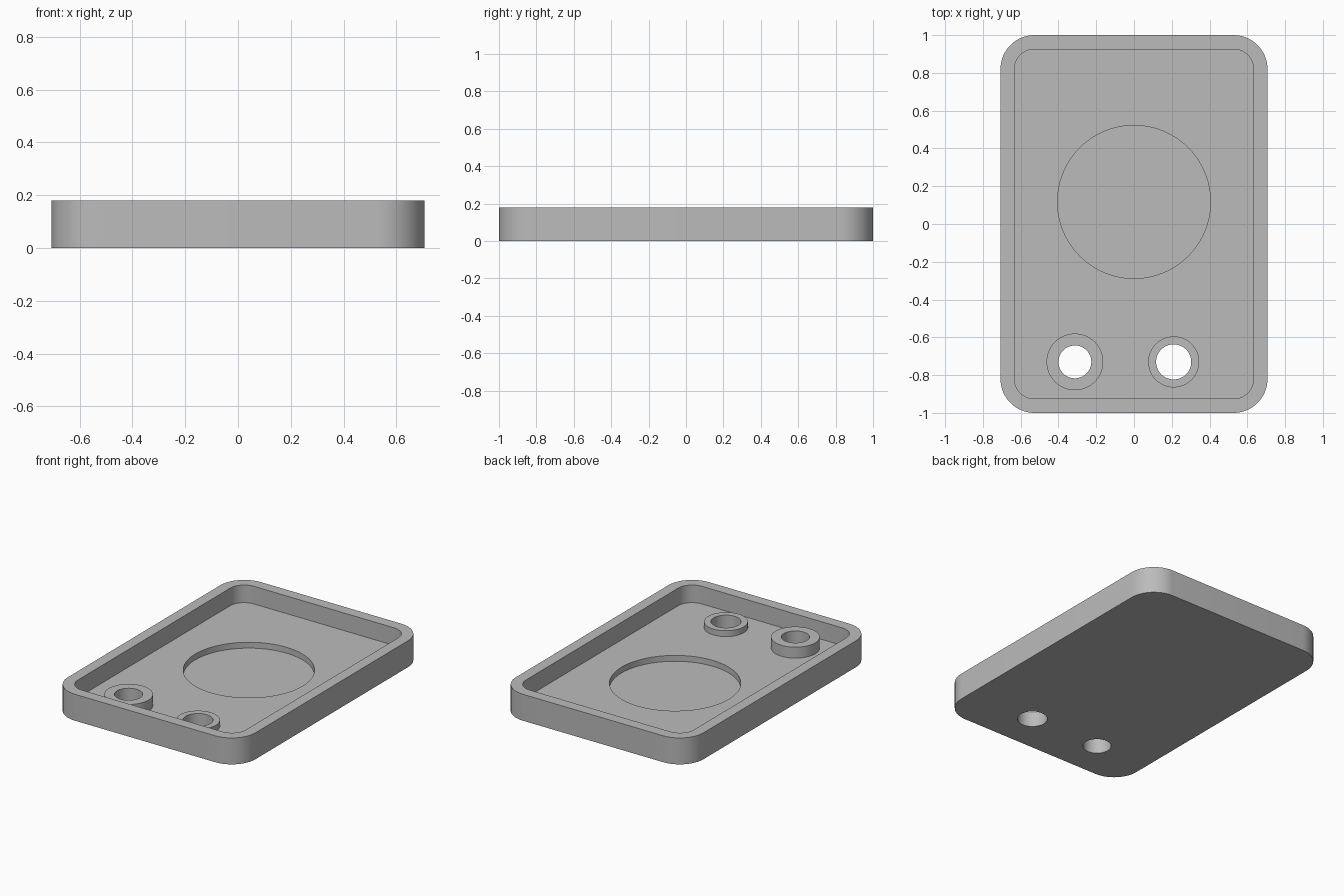
import bpy
import bmesh
from math import cos, sin, pi, radians

if "Cube" in bpy.data.objects:
    bpy.data.objects.remove(bpy.data.objects["Cube"], do_unlink=True)

HEIGHT, FLOOR, RECESS = 0.18, 0.06, 0.02
SEGMENTS = 64

grey = bpy.data.materials.new("plain grey")
grey.use_nodes = True
grey.diffuse_color = (0.5, 0.5, 0.5, 1)
grey.node_tree.nodes["Principled BSDF"].inputs["Base Color"].default_value = (0.5, 0.5, 0.5, 1)


def rounded_outline(half_x, half_y, radius, steps=16):
    """Rounded rectangle, counter-clockwise from the +x +y corner."""
    points = []
    for quarter, (sx, sy) in enumerate([(1, 1), (-1, 1), (-1, -1), (1, -1)]):
        for i in range(steps + 1):
            a = (quarter + i / steps) * pi / 2
            points.append((sx * (half_x - radius) + radius * cos(a),
                           sy * (half_y - radius) + radius * sin(a)))
    return points


def circle_outline(x, y, radius, count=SEGMENTS):
    return [(x + radius * cos(2 * pi * i / count), y + radius * sin(2 * pi * i / count))
            for i in range(count)]


def finish(name, bm):
    bmesh.ops.recalc_face_normals(bm, faces=bm.faces)
    mesh = bpy.data.meshes.new(name)
    bm.to_mesh(mesh)
    bm.free()
    mesh.materials.append(grey)
    obj = bpy.data.objects.new(name, mesh)
    bpy.context.collection.objects.link(obj)
    return obj


def prism(name, outline, bottom, top):
    bm = bmesh.new()
    base = bm.faces.new([bm.verts.new((x, y, bottom)) for x, y in outline])
    side = bmesh.ops.extrude_face_region(bm, geom=[base], use_keep_orig=True)
    lifted = [g for g in side["geom"] if isinstance(g, bmesh.types.BMVert)]
    bmesh.ops.translate(bm, verts=lifted, vec=(0, 0, top - bottom))
    return finish(name, bm)


def tube(name, x, y, outer, inner, bottom, top):
    """Collar with an open underside that rests on the tray floor."""
    bm = bmesh.new()
    rings = [[bm.verts.new((px, py, z)) for px, py in circle_outline(x, y, r)]
             for r, z in [(outer, bottom), (outer, top), (inner, top), (inner, bottom)]]
    for a, b in zip(rings, rings[1:]):
        for i in range(SEGMENTS):
            j = (i + 1) % SEGMENTS
            bm.faces.new((a[i], a[j], b[j], b[i]))
    return finish(name, bm)


def select_only(obj):
    bpy.ops.object.select_all(action='DESELECT')
    obj.select_set(True)
    bpy.context.view_layer.objects.active = obj


def cut(obj, cutter):
    mod = obj.modifiers.new("cut", 'BOOLEAN')
    mod.operation = 'DIFFERENCE'
    mod.solver = 'EXACT'
    mod.object = cutter
    select_only(obj)
    bpy.ops.object.modifier_apply(modifier=mod.name)
    bpy.data.objects.remove(cutter, do_unlink=True)


# Tray with a rounded cavity and a round recess in its floor
tray = prism("tray", rounded_outline(0.707, 1.0, 0.18), 0, HEIGHT)
cut(tray, prism("cavity_cutter", rounded_outline(0.633, 0.925, 0.105), FLOOR, HEIGHT + 0.1))
cut(tray, prism("recess_cutter", circle_outline(0, 0.117, 0.405, 96), RECESS, HEIGHT))
parts = [tray]

# Two collars around through holes: name, x, outer radius, hole radius, top
for name, x, outer, hole, top in [("right_collar", -0.313, 0.15, 0.087, 0.135),
                                  ("left_collar", 0.21, 0.135, 0.093, 0.10)]:
    cut(tray, prism("hole_cutter", circle_outline(x, -0.73, hole), -0.1, HEIGHT))
    parts.append(tube(name, x, -0.73, outer, hole, FLOOR, top))

for part in parts:
    select_only(part)
    bpy.ops.object.shade_smooth_by_angle(angle=radians(30))
